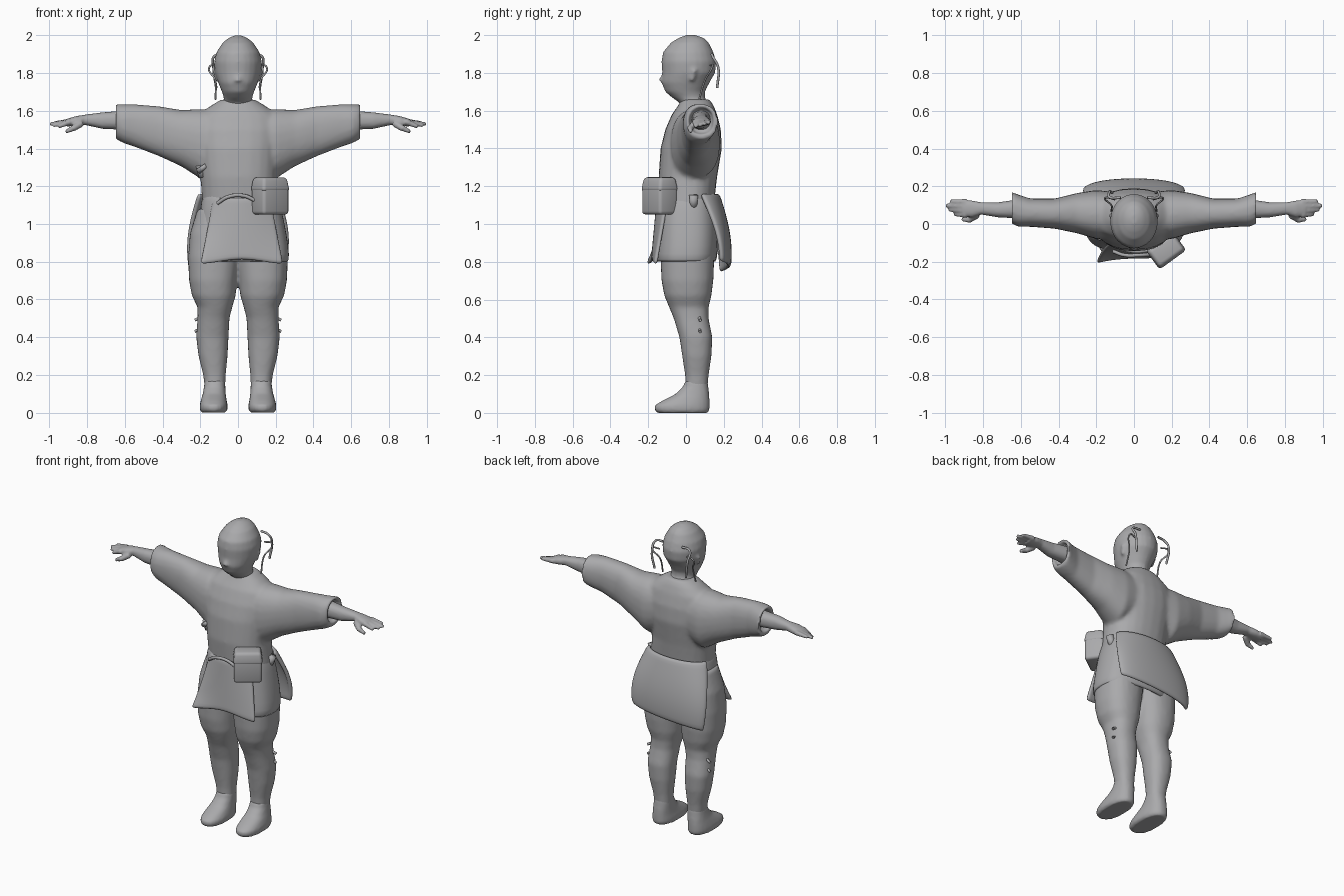
import bpy, bmesh, math
from mathutils import Vector, Matrix

cube = bpy.data.objects.get("Cube")
if cube:
    bpy.data.objects.remove(cube)

grey = bpy.data.materials.new("clay_grey")
grey.use_nodes = True
grey.diffuse_color = (0.4, 0.4, 0.41, 1)
grey.node_tree.nodes["Principled BSDF"].inputs["Base Color"].default_value = grey.diffuse_color
SEGMENTS = 24


def power(value, exponent):
    return math.copysign(abs(value) ** exponent, value)


def loft(bm, rows, axis="z", side=1, square=2.3):
    """Closed tube through rows of (position, low, high, low, high)."""
    rings = []
    for t, a_low, a_high, b_low, b_high in rows:
        ring = []
        for i in range(SEGMENTS):
            angle = math.tau * i / SEGMENTS
            u = (a_low + a_high + (a_high - a_low) * power(math.cos(angle), 2 / square)) / 2
            v = (b_low + b_high + (b_high - b_low) * power(math.sin(angle), 2 / square)) / 2
            x, y, z = (u, v, t) if axis == "z" else (t, u, v)
            ring.append(bm.verts.new((x * side, y, z)))
        rings.append(ring)
    for low, high in zip(rings, rings[1:]):
        for i in range(SEGMENTS):
            j = (i + 1) % SEGMENTS
            bm.faces.new((low[i], low[j], high[j], high[i]))
    bm.faces.new(rings[0])
    bm.faces.new(rings[-1])


def rod(bm, start, end, r_start, r_end, side=1):
    """Tapered round stick between two points."""
    a, b = (Vector((p[0] * side, p[1], p[2])) for p in (start, end))
    turn = (b - a).to_track_quat("Z", "Y").to_matrix().to_4x4()
    bmesh.ops.create_cone(bm, cap_ends=True, segments=10, radius1=r_start, radius2=r_end,
                          depth=(b - a).length, matrix=Matrix.Translation((a + b) / 2) @ turn)


def finish(name, bm, voxel=0, smooth=0, subdivide=0, thickness=0):
    bmesh.ops.recalc_face_normals(bm, faces=bm.faces)
    for face in bm.faces:
        face.smooth = True
    mesh = bpy.data.meshes.new(name)
    bm.to_mesh(mesh)
    bm.free()
    mesh.materials.append(grey)
    obj = bpy.data.objects.new(name, mesh)
    bpy.context.collection.objects.link(obj)
    if thickness:
        obj.modifiers.new("Thickness", "SOLIDIFY").thickness = thickness
        obj.modifiers["Thickness"].offset = 0
    if voxel:
        remesh = obj.modifiers.new("Blend", "REMESH")
        remesh.mode = "VOXEL"
        remesh.voxel_size = voxel
        remesh.use_smooth_shade = True
    if smooth:
        obj.modifiers.new("Soften", "SMOOTH").iterations = smooth
    if subdivide:
        obj.modifiers.new("Subdivide", "SUBSURF").levels = subdivide
        obj.modifiers["Subdivide"].render_levels = subdivide
    return obj


def sheet(name, shape, columns=16, rows=10, thickness=0.02):
    """Cloth panel from a function of u (-1 to 1) and v (0 at top, 1 at hem)."""
    bm = bmesh.new()
    grid = [[bm.verts.new(shape(2 * i / columns - 1, j / rows)) for i in range(columns + 1)]
            for j in range(rows + 1)]
    for j in range(rows):
        for i in range(columns):
            bm.faces.new((grid[j][i], grid[j][i + 1], grid[j + 1][i + 1], grid[j + 1][i]))
    return finish(name, bm, subdivide=1, thickness=thickness)


def cord(name, points, radius):
    curve = bpy.data.curves.new(name, "CURVE")
    curve.dimensions = "3D"
    curve.bevel_depth = radius
    curve.bevel_resolution = 2
    spline = curve.splines.new("BEZIER")
    spline.bezier_points.add(len(points) - 1)
    for knot, point in zip(spline.bezier_points, points):
        knot.co = point
        knot.handle_left_type = knot.handle_right_type = "AUTO"
    curve.materials.append(grey)
    bpy.context.collection.objects.link(bpy.data.objects.new(name, curve))


# Head and neck
bm = bmesh.new()
loft(bm, [(1.58, -.1, .1, -.03, .13), (1.64, -.08, .08, -.03, .115),
          (1.67, -.075, .075, -.075, .1), (1.7, -.085, .085, -.11, .1),
          (1.75, -.105, .105, -.13, .125), (1.8, -.122, .122, -.126, .155),
          (1.86, -.127, .127, -.13, .16), (1.91, -.115, .115, -.122, .145),
          (1.96, -.083, .083, -.08, .12), (1.985, -.053, .053, -.04, .095),
          (2.0, -.02, .02, .0, .05)], square=2)
rod(bm, (0, -.115, 1.8), (0, -.125, 1.755), .008, .022)
for side in (1, -1):
    rod(bm, (.112, .03, 1.76), (.118, .045, 1.82), .012, .016, side)
finish("head", bm, voxel=.01, smooth=5)

# Tunic body blended with wide sleeves, cuffs hollowed
bm = bmesh.new()
loft(bm, [(1.0, -.2, .23, -.14, .16), (1.12, -.19, .22, -.135, .15),
          (1.25, -.2, .205, -.145, .165), (1.4, -.22, .22, -.135, .19),
          (1.5, -.23, .23, -.11, .185), (1.58, -.21, .21, -.075, .165),
          (1.63, -.14, .14, -.04, .145), (1.66, -.09, .09, -.025, .125)])
for side in (1, -1):
    loft(bm, [(.1, -.08, .17, 1.28, 1.6), (.2, -.08, .18, 1.24, 1.61),
              (.3, -.05, .165, 1.305, 1.605), (.42, -.025, .135, 1.36, 1.625),
              (.55, -.015, .135, 1.41, 1.635), (.61, -.015, .155, 1.43, 1.635),
              (.648, .0, .17, 1.45, 1.635), (.65, .02, .145, 1.475, 1.615),
              (.61, .02, .14, 1.48, 1.61)], "x", side)
finish("tunic", bm, voxel=.012, smooth=6)

# Forearms and hands
bm = bmesh.new()
for side in (1, -1):
    loft(bm, [(.5, .02, .12, 1.49, 1.6), (.62, .03, .13, 1.5, 1.6),
              (.72, .035, .115, 1.505, 1.592), (.81, .05, .115, 1.525, 1.58),
              (.86, .035, .125, 1.52, 1.572), (.91, .04, .125, 1.517, 1.557)], "x", side)
    for i in range(4):
        y = .048 + .023 * i
        reach = (.955, .985, 1.0, .975)[i]
        rod(bm, (.89, y, 1.543), (reach, y + .004, 1.515 + .007 * i), .017, .01, side)
    rod(bm, (.83, .05, 1.535), (.875, .02, 1.505), .02, .016, side)
    rod(bm, (.87, .022, 1.51), (.915, .025, 1.488), .017, .01, side)
finish("arms_and_hands", bm, voxel=.007, smooth=3)

# Baggy trousers and lower legs
bm = bmesh.new()
for side in (1, -1):
    loft(bm, [(.08, .07, .17, .0, .11), (.2, .065, .185, -.005, .12),
              (.3, .055, .21, -.02, .135), (.4, .05, .222, -.035, .14),
              (.5, .045, .215, -.065, .12), (.56, .03, .215, -.09, .12),
              (.62, .012, .245, -.115, .135), (.7, .005, .26, -.13, .145),
              (.82, -.01, .265, -.135, .15), (.95, -.02, .255, -.12, .15),
              (1.08, -.02, .215, -.1, .14)], side=side)
finish("trousers", bm, voxel=.012, smooth=6)

# Soft shoes
bm = bmesh.new()
for side in (1, -1):
    loft(bm, [(.0, .065, .195, -.15, .115), (.015, .055, .203, -.168, .125),
              (.04, .055, .203, -.165, .125), (.065, .06, .197, -.125, .125),
              (.1, .065, .187, -.055, .123), (.14, .067, .18, -.015, .118),
              (.17, .068, .178, -.005, .115)], side=side)
finish("shoes", bm, voxel=.01, smooth=4)

# Tunic skirt, hollowed below
bm = bmesh.new()
loft(bm, [(1.2, -.18, .19, -.12, .14), (1.13, -.195, .22, -.14, .155),
          (1.0, -.21, .25, -.15, .17), (.88, -.22, .27, -.155, .17),
          (.8, -.22, .275, -.165, .165), (.795, -.2, .255, -.145, .145),
          (.86, -.19, .24, -.13, .13)], square=2.6)
finish("skirt", bm, subdivide=1)


# Front apron with flared corner and back flap with slanted hem
def front_apron(u, v):
    x = .02 + u * (.15 + .07 * v)
    curl = .045 * v ** 3 * max(0, -u) ** 2
    y = -.145 - .03 * v + .05 * u * u * (1 - .7 * v) - curl
    return x, y, 1.14 - .34 * v + .012 * v * math.cos(3 * u)


def back_flap(u, v):
    spread = .21 + .06 * math.sin(v * 2.2)
    x = spread * math.sin(u * 1.4)
    y = .165 + .065 * math.sin(v * 1.9) - .09 * u * u * (1 - .5 * v)
    return x, y, 1.16 - v * (.385 - .03 * u)


sheet("front_apron", front_apron)
sheet("back_flap", back_flap, thickness=.025)

# Belt pouch with overlapping lid
for name, size, lift in (("pouch", (.17, .12, .17), 1.135), ("pouch_lid", (.18, .13, .075), 1.21)):
    bm = bmesh.new()
    bmesh.ops.create_cube(bm, size=1)
    for vert in bm.verts:
        vert.co = [c * s for c, s in zip(vert.co, size)]
        if name == "pouch_lid" and vert.co.z > 0:
            vert.co.x *= .88
            vert.co.y *= .8
    bmesh.ops.bevel(bm, geom=bm.edges[:], offset=.018, segments=3, profile=.5, affect="EDGES")
    pouch = finish(name, bm)
    pouch.location = (.17, -.14, lift)
    pouch.rotation_euler.z = math.radians(36)

# Belt cord, side knots
cord("belt_cord", [(-.11, -.145, 1.11), (-.05, -.165, 1.145), (.03, -.165, 1.15), (.1, -.16, 1.12)], .01)
bm = bmesh.new()
rod(bm, (.2, .04, 1.08), (.225, .04, 1.15), .02, .024)
rod(bm, (-.19, -.04, 1.25), (-.21, -.05, 1.31), .02, .014)
rod(bm, (-.17, -.08, 1.31), (-.21, -.06, 1.28), .012, .016)
finish("side_knots", bm)

# Hair ties hanging behind the ears, and small leg-wrap ends
for side, label in ((1, "left"), (-1, "right")):
    cord(label + "_hair_tie", [(side * .07, .14, 1.9), (side * .125, .14, 1.89),
                               (side * .13, .17, 1.83), (side * .115, .165, 1.72)], .007)
    cord(label + "_hair_strand", [(side * .1, .13, 1.84), (side * .15, .14, 1.835),
                                  (side * .12, .1, 1.76), (side * .12, .07, 1.66)], .005)
    for height in (.43, .49):
        cord(label + "_wrap_end", [(side * .2, .07, height + .015), (side * .228, .075, height)], .008)
